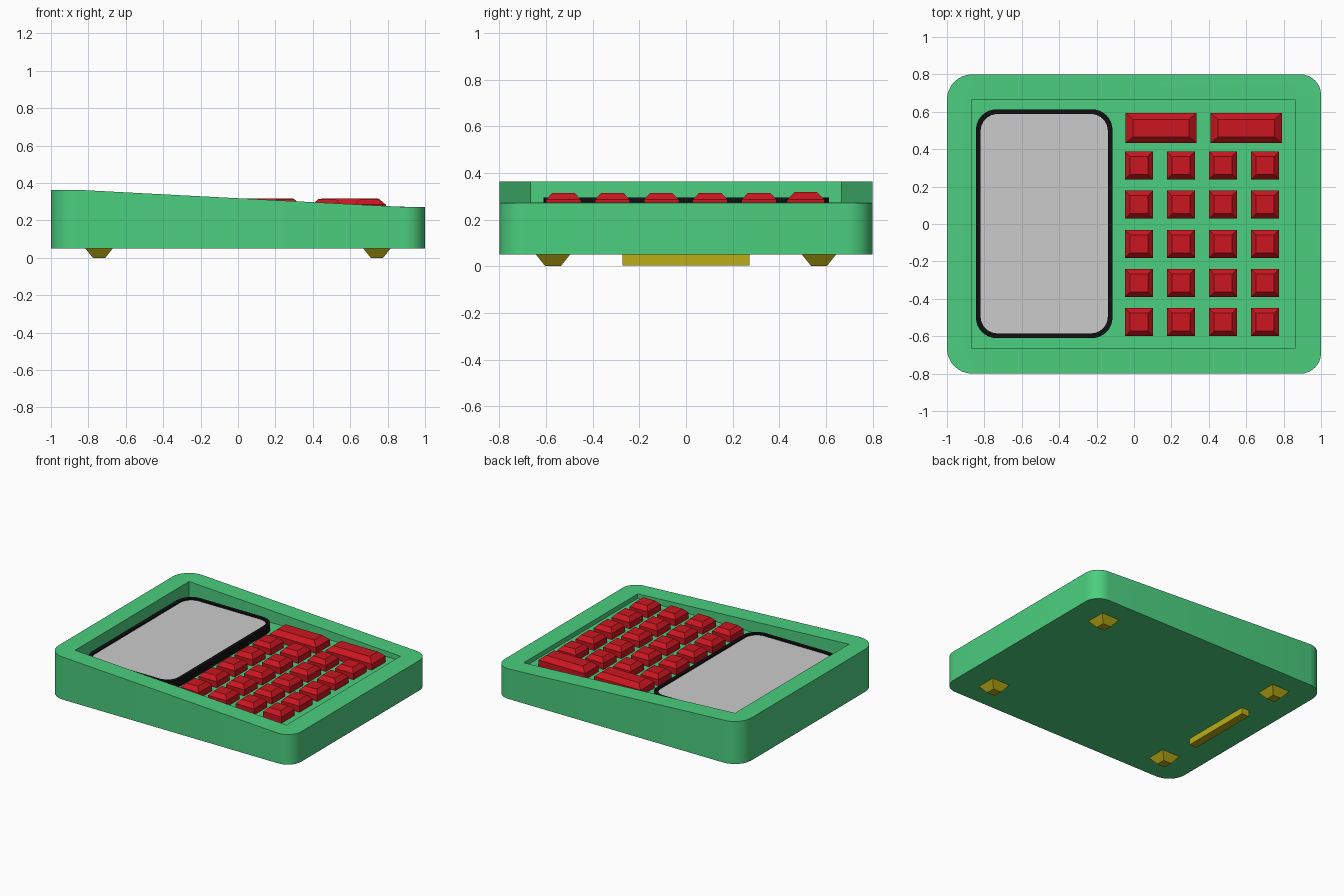
import bpy, bmesh
from math import sin, cos, pi, radians

if "Cube" in bpy.data.objects:
    bpy.data.objects.remove(bpy.data.objects["Cube"])


def material(name, rgb):
    m = bpy.data.materials.new(name)
    m.diffuse_color = (*rgb, 1)
    m.use_nodes = True
    m.node_tree.nodes["Principled BSDF"].inputs["Base Color"].default_value = m.diffuse_color
    return m


GREEN = material("green_plastic", (0.07, 0.62, 0.21))
RED = material("red_rubber", (0.6, 0.008, 0.014))
BLACK = material("black_plastic", (0.005, 0.005, 0.006))
YELLOW = material("yellow_rubber", (0.5, 0.42, 0.008))


def finish(bm, name, mat=None, smooth=False):
    bmesh.ops.recalc_face_normals(bm, faces=bm.faces)
    me = bpy.data.meshes.new(name)
    bm.to_mesh(me)
    bm.free()
    ob = bpy.data.objects.new(name, me)
    bpy.context.collection.objects.link(ob)
    if mat:
        me.materials.append(mat)
    if smooth:
        bpy.ops.object.select_all(action='DESELECT')
        ob.select_set(True)
        bpy.context.view_layer.objects.active = ob
        bpy.ops.object.shade_smooth_by_angle(angle=radians(30))
    return ob


def corner_arcs(x0, x1, y0, y1, r_left, r_right, n=8):
    """Four arcs of a rounded rectangle, counter-clockwise from the +x +y corner."""
    arcs = []
    for i, (sx, sy) in enumerate([(1, 1), (-1, 1), (-1, -1), (1, -1)]):
        r = r_right if sx > 0 else r_left
        cx = x1 - r if sx > 0 else x0 + r
        cy = y1 - r if sy > 0 else y0 + r
        arcs.append([(cx + r * cos((i + k / n) * pi / 2), cy + r * sin((i + k / n) * pi / 2))
                     for k in range(n + 1)])
    return arcs


def loft(bm, loops, cap_start=True, cap_end=True):
    """Skin a stack of loops with equal point counts."""
    rings = [[bm.verts.new(p) for p in loop] for loop in loops]
    n = len(rings[0])
    for a, b in zip(rings, rings[1:]):
        for i in range(n):
            j = (i + 1) % n
            bm.faces.new((a[i], a[j], b[j], b[i]))
    if cap_start:
        bm.faces.new(rings[0])
    if cap_end:
        bm.faces.new(rings[-1])
    return rings


def rect(cx, cy, hx, hy, z):
    return [(cx + sx * hx, cy + sy * hy, z) for sx, sy in [(1, 1), (-1, 1), (-1, -1), (1, -1)]]


# Case: rounded outline, top sloping down to the right, rectangular pocket
FLOOR = 0.24


def top_z(x):
    t = min(max((x + 0.865) / 1.755, 0), 1)
    return 0.364 - 0.092 * t


bm = bmesh.new()
arcs = corner_arcs(-1, 1, -0.8, 0.8, 0.135, 0.11)
outline = [p for a in arcs for p in a]
rings = loft(bm, [[(x, y, 0.05) for x, y in outline],
                  [(x, y, top_z(x)) for x, y in outline]], cap_end=False)
inner = [(0.86, 0.665), (-0.865, 0.665), (-0.865, -0.665), (0.86, -0.665)]
pocket = loft(bm, [[(x, y, top_z(x)) for x, y in inner],
                   [(x, y, FLOOR) for x, y in inner]], cap_start=False)[0]
n = len(arcs[0])
outer = rings[1]
for c in range(4):
    for k in range(n - 1):  # rim corner fans
        bm.faces.new((outer[c * n + k], outer[c * n + k + 1], pocket[c]))
    d = (c + 1) % 4         # rim straights
    bm.faces.new((outer[c * n + n - 1], outer[d * n], pocket[d], pocket[c]))
finish(bm, "case", GREEN, smooth=True)


# Screen frame with a slightly sunken screen
def rounded(x0, x1, y0, y1, r, z):
    return [(x, y, z) for a in corner_arcs(x0, x1, y0, y1, r, r) for x, y in a]


FRAME = (-0.845, -0.115, -0.61, 0.613, 0.11)
GLASS = (-0.82, -0.14, -0.585, 0.588, 0.09)
bm = bmesh.new()
loft(bm, [rounded(*FRAME, FLOOR), rounded(*FRAME, 0.295),
          rounded(*GLASS, 0.295), rounded(*GLASS, FLOOR + 0.01)])
finish(bm, "screen_frame", BLACK, smooth=True)
bm = bmesh.new()
loft(bm, [rounded(*GLASS, FLOOR + 0.015), rounded(*GLASS, 0.284)])
finish(bm, "screen", smooth=True)


# Keys: straight sides with a bevelled top
def key(name, cx, cy, hx, hy, inset_x, inset_y, top):
    bm = bmesh.new()
    loft(bm, [rect(cx, cy, hx, hy, FLOOR), rect(cx, cy, hx, hy, 0.285),
              rect(cx, cy, hx - inset_x, hy - inset_y, top)])
    finish(bm, name, RED)


for row in range(5):
    for col in range(4):
        key(f"key_{row + 1}_{col + 1}", 0.026 + 0.225 * col, 0.313 - 0.2095 * row,
            0.075, 0.075, 0.027, 0.027, 0.314)
for i, cx in enumerate((0.145, 0.6)):
    key(f"wide_key_{i + 1}", cx, 0.513, 0.19, 0.08, 0.04, 0.033, 0.318)

# Tapered feet and the rubber grip bar between the left pair
for sx, side in ((-1, "left"), (1, "right")):
    for sy, end in ((-1, "front"), (1, "back")):
        bm = bmesh.new()
        loft(bm, [rect(sx * 0.743, sy * 0.57, 0.073, 0.073, 0.05),
                  rect(sx * 0.743, sy * 0.57, 0.033, 0.033, 0)])
        finish(bm, f"foot_{end}_{side}", YELLOW)
bm = bmesh.new()
loft(bm, [rect(-0.743, 0, 0.03, 0.273, 0.05), rect(-0.743, 0, 0.03, 0.273, 0.004)])
finish(bm, "grip_bar", YELLOW)
